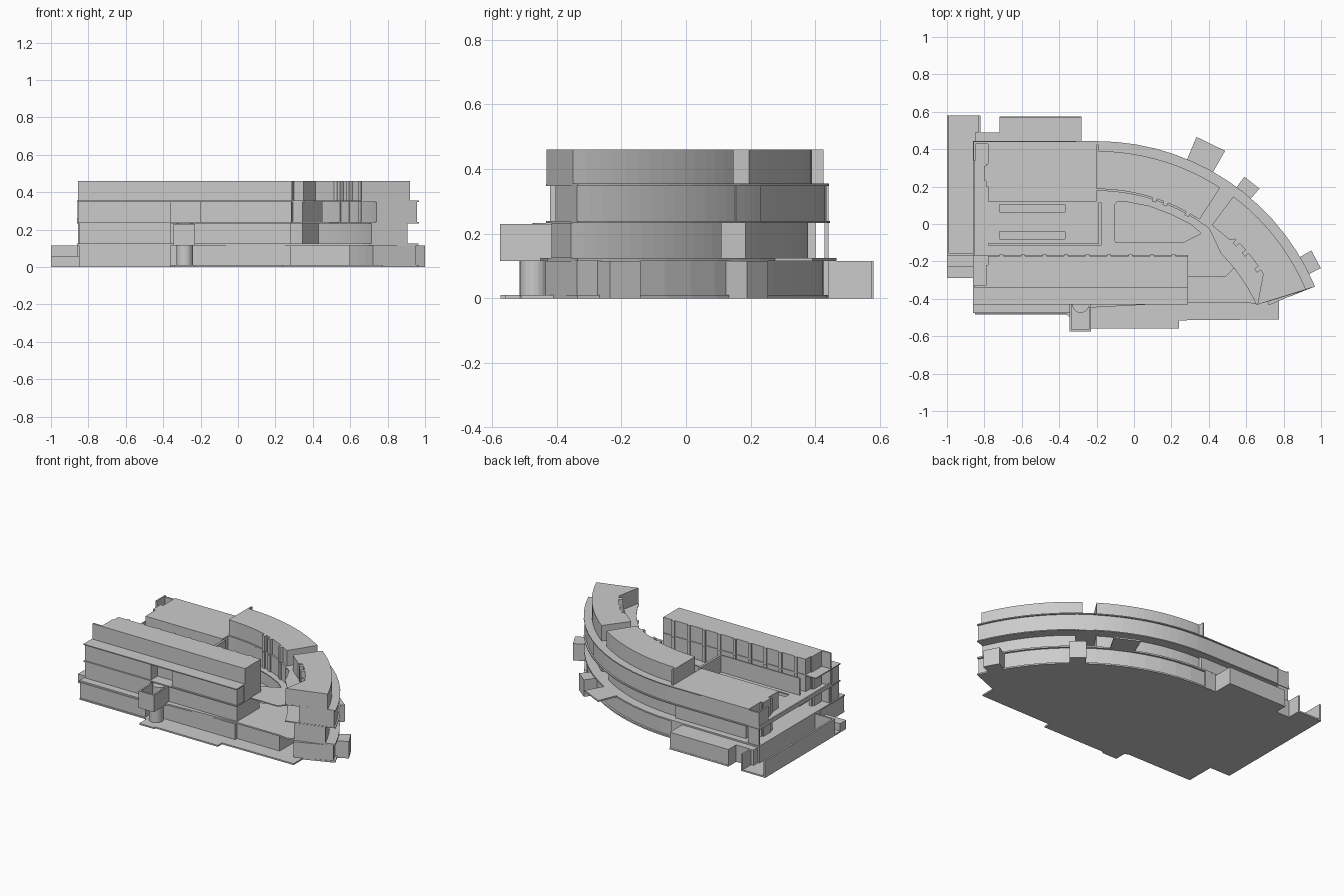
import bpy, bmesh, math

if "Cube" in bpy.data.objects:
    bpy.data.objects.remove(bpy.data.objects["Cube"])

CX, CY = -0.2, -0.823          # centre of the curved wing


def P(r, deg):
    a = math.radians(deg)
    return (CX + r * math.cos(a), CY + r * math.sin(a))


def arc(r, a0, a1, n=14):
    return [P(r, a0 + (a1 - a0) * i / n) for i in range(n + 1)]


def rect(x0, x1, y0, y1):
    return [(x0, y0), (x1, y0), (x1, y1), (x0, y1)]


def sector(r0, r1, a0, a1, n=14, inner_end=None):
    return arc(r1, a0, a1, n) + arc(r0, inner_end or a1, a0, n)


def prism(name, outline, z0, z1, holes=()):
    """Extrude a 2D outline (with optional holes) from z0 to z1."""
    bm = bmesh.new()
    edges = []
    for loop in [outline, *holes]:
        vs = [bm.verts.new((x, y, z0)) for x, y in loop]
        edges += [bm.edges.new((vs[i - 1], vs[i])) for i in range(len(vs))]
    if holes:
        bmesh.ops.triangle_fill(bm, edges=edges, use_beauty=True)
    else:
        bm.faces.new(vs)
    ext = bmesh.ops.extrude_face_region(bm, geom=bm.faces[:])
    up = [g for g in ext['geom'] if isinstance(g, bmesh.types.BMVert)]
    bmesh.ops.translate(bm, vec=(0, 0, z1 - z0), verts=up)
    bmesh.ops.recalc_face_normals(bm, faces=bm.faces[:])
    me = bpy.data.meshes.new(name)
    bm.to_mesh(me)
    bm.free()
    ob = bpy.data.objects.new(name, me)
    bpy.context.collection.objects.link(ob)
    return ob


def box(name, x0, x1, y0, y1, z0, z1):
    return prism(name, rect(x0, x1, y0, y1), z0, z1)


def circle(x, y, r, n=20):
    return [(x + r * math.cos(2 * math.pi * i / n), y + r * math.sin(2 * math.pi * i / n)) for i in range(n)]


# floor heights: slab bottom / top for each storey
F1, S2, F2, S3, F3, S4, F4, TOP = 0.01, 0.115, 0.125, 0.233, 0.24, 0.348, 0.355, 0.46
R = 1.263

# ---- slabs ----
prism("ground_slab", [(-1, .58), (-.82, .58), (-.82, .49), (-.72, .49), (-.72, .575), (-.28, .575), (-.28, .44)]
      + arc(R, 90, 22.7) + [(.775, -.41), (.775, -.51), (.24, -.515), (.24, -.56), (-.23, -.56), (-.23, -.573),
      (-.34, -.573), (-.34, -.5), (-.36, -.485), (-.85, -.485), (-.85, -.29), (-1, -.29)], 0, F1)
lens = [(-.1, -.1), (.26, -.1), (.36, -.05), (.3, .0), (.2, .05), (.08, .095), (-.05, .12), (-.09, .12), (-.105, .1)]
slots = [rect(-.72, -.37, .065, .105), rect(-.72, -.37, -.08, -.04)]
prism("second_floor_slab", [(-.86, .445)] + arc(R, 90, 22.7) + [P(.95, 24.5), (.6, -.42), (.29, -.42),
      (-.2, -.445), (-.36, -.475), (-.86, -.475)], S2, F2, [lens])
prism("third_floor_slab", [(-.86, .445)] + arc(R + .003, 90, 22.7) + arc(.94, 24.5, 45, 6)
      + [(.53, -.21), (.5, -.22), (.29, -.22), (.29, -.43), (-.86, -.43)], S3, F3, [lens, *slots])
prism("fourth_floor_slab", [(-.78, .44)] + arc(R + .003, 90, 22.7) + arc(.94, 24.5, 45, 6) + arc(1.0, 53, 90)
      + [(-.2, .12), (-.78, .12)], S4, F4)
prism("fourth_floor_south_slab", [(-.86, -.165), (-.86, -.43), (.29, -.43), (.29, -.165)], S4, F4)
prism("link_bridge", [(.29, -.28), (.49, -.28), (.56, -.21), (.47, -.15), (.4, -.22), (.29, -.22)], S3, F3)

# ---- ground storey ----
box("ground_north_block", -.82, -.2, .13, .44, F1, S2)
prism("ground_curved_wing", sector(1.0, 1.25, 90, 22.9), F1, S2)
box("ground_south_left_block", -.85, -.36, -.48, -.17, F1, S2)
box("ground_south_mid_block", -.36, .28, -.43, -.17, F1, S2)
box("ground_south_east_block", .28, .6, -.41, -.2, F1, S2)
box("ground_north_annex", -.72, -.28, .43, .573, F1, S2)
box("ground_corner_annex", -.85, -.72, .43, .49, F1, S2)
prism("entry_column", circle(-.285, -.47, .045), F1, S2)

# west yard with thin walls
for n, b in (("outer", (-1, -.988, -.17, .58)), ("inner", (-.832, -.82, .44, .58)),
             ("south", (-1, -.85, -.17, -.158)), ("house", (-.86, -.85, -.22, .44))):
    box("yard_wall_" + n, *b, F1, S2)
box("yard_step", -1, -.85, -.29, -.225, F1, .06)

# radial porches and the thin entrance platform
for n, a, w, r1, z0, z1 in (("east", 28.4, 4.6, 1.335, 0, S2), ("middle", 51.5, 4.4, 1.335, 0, S2),
                            ("north", 64, 7, 1.395, S2, F2)):
    h = w / 2
    prism("porch_" + n, [P(1.2, a - h), P(r1, a - h), P(r1, a + h), P(1.2, a + h)], z0, z1)

# ---- second storey ----
box("second_north_block", -.73, -.2, .13, .40, F2, S3)
prism("second_curved_wing_a", sector(1.0, 1.2, 90, 57), F2, S3)
prism("second_curved_wing_b", sector(1.0, 1.2, 51, 22.9, inner_end=24), F2, S3)
box("second_south_block", -.73, .28, -.41, -.17, F2, S3)
box("second_south_left_bay", -.85, -.36, -.425, -.32, F2, S3)

# front stair tower: open box on a floor plate
box("stair_floor", -.345, -.23, -.575, -.42, S2, F2)
for n, b in (("left", (-.345, -.335, -.575, -.4)), ("right", (-.24, -.23, -.575, -.4)),
             ("front", (-.345, -.23, -.575, -.565))):
    box("stair_wall_" + n, *b, F2, .23)
prism("stair_core", circle(-.285, -.43, .045), F2, S3)

# ---- third storey ----
box("third_north_block", -.78, -.2, .12, .435, F3, S4)
prism("third_curved_wing_a", sector(1.0, 1.255, 90, 57), F3, S4)
prism("third_curved_wing_b", sector(1.03, 1.255, 51, 22.8, inner_end=24), F3, S4)
prism("third_curved_screen", sector(1.248, 1.258, 57, 51, 3), F3, S4)
box("third_south_block", -.78, .29, -.35, -.17, F3, S4)
box("third_south_bay_left", -.855, -.36, -.42, -.345, F3, S4)
box("third_south_bay_right", -.2, .285, -.42, -.345, F3, S4)

# hall between the two blocks: screens and floor disc
box("hall_screen_east", -.19, -.175, -.11, .115, F3, F4)
box("hall_screen_south", -.78, -.175, -.115, -.105, F3, F4)
prism("hall_disc", circle(-.28, .01, .042), F3, F3 + .006)

# ---- top storey ----
prism("top_curved_wing_a", sector(1.01, 1.213, 90, 57), F4, TOP)
prism("top_curved_wing_b", arc(1.215, 22.9, 53) + [P(1.023, 53), P(1.025, 46), P(1.05, 45)]
      + arc(1.05, 43, 32, 5) + [P(.945, 24.5)], F4, TOP)
box("top_south_block", -.78, .29, -.34, -.17, F4, TOP)
box("top_wing_end_wall", -.2, -.19, .385, .425, F4, TOP)

# ---- thin walls and stubs of the two west stair bays ----
for n, y0, y1 in (("north", .2, .44), ("south", -.34, -.17)):
    yo = y1 - .012 if n == "north" else y0
    for i, (z0, z1) in enumerate(((F2, S3), (F3, S4), (F4, TOP))):
        if n == "north" and i == 2:
            continue                       # the north bay stops at the roof
        box(f"west_bay_{n}_wall_{i}", -.855, -.775, yo, yo + .012, z0, z1)
        box(f"west_bay_{n}_end_{i}", -.79, -.77, y0, y0 + .12, z0, z1)
    box(f"west_bay_{n}_stair", -.80, -.775, y0 + .03, y0 + .11, F2, F4)
box("north_bay_outer_wall", -.858, -.848, .34, .44, F3, F4)
box("west_parapet", -.86, -.85, -.34, .44, F3, F3 + .02)

# ---- small piers along the inner facades, on the two upper storeys ----
for lvl, (z0, z1) in enumerate(((F3, S4), (F4, TOP))):
    for i in range(9):
        x = -.72 + i * .115
        box(f"south_pier_{lvl}_{i}", x, x + .022, -.185, -.162, z0, z1)
    for i, a in enumerate((72, 68.5, 61, 44, 40, 34)):
        r = 1.01 if a > 53 else 1.045
        prism(f"curved_pier_{lvl}_{i}", sector(r - .02, r + .03, a - .7, a + .7, 1), z0, z1)
